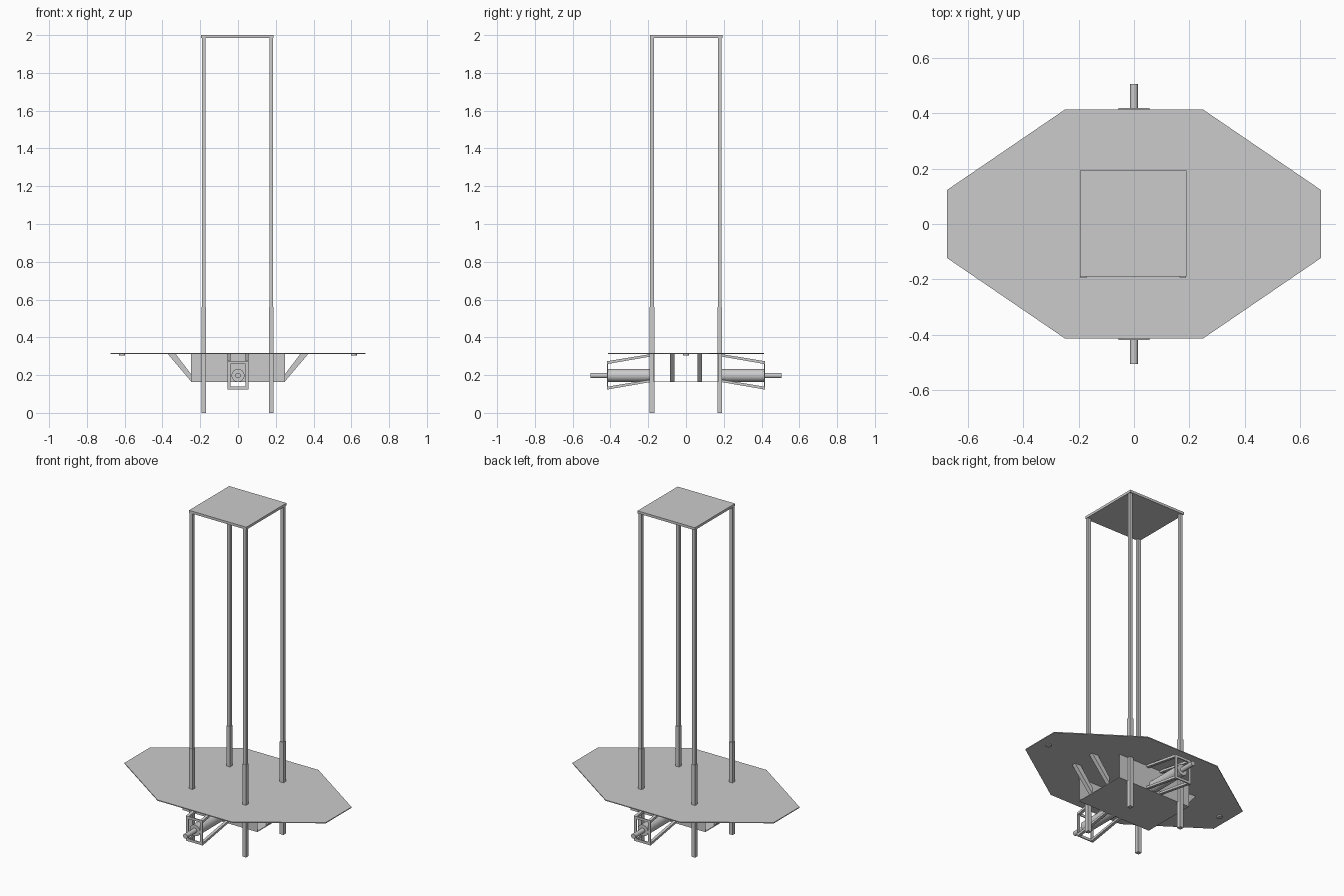
import bpy, bmesh, math
from mathutils import Vector

if "Cube" in bpy.data.objects:
    bpy.data.objects.remove(bpy.data.objects["Cube"])


def box(name, x0, x1, y0, y1, z0, z1):
    return prism(name, [(x0, y0, z0), (x1, y0, z0), (x1, y1, z0), (x0, y1, z0)], (0, 0, z1 - z0))


def prism(name, pts, vec):
    # Extrude a planar outline along a vector
    bm = bmesh.new()
    f = bm.faces.new([bm.verts.new(p) for p in pts])
    ext = bmesh.ops.extrude_face_region(bm, geom=[f])
    moved = [g for g in ext["geom"] if isinstance(g, bmesh.types.BMVert)]
    bmesh.ops.translate(bm, verts=moved, vec=Vector(vec))
    if not any(len(e.link_faces) == 1 for e in bm.edges) and f.is_valid:
        pass
    elif not f.is_valid:
        bmesh.ops.holes_fill(bm, edges=bm.edges[:])
    bmesh.ops.recalc_face_normals(bm, faces=bm.faces[:])
    me = bpy.data.meshes.new(name)
    bm.to_mesh(me)
    bm.free()
    ob = bpy.data.objects.new(name, me)
    bpy.context.collection.objects.link(ob)
    return ob


def cylinder(name, r, depth, loc, rot=(0, 0, 0)):
    bpy.ops.mesh.primitive_cylinder_add(vertices=32, radius=r, depth=depth, location=loc, rotation=rot)
    ob = bpy.context.object
    ob.name = name
    bpy.ops.object.shade_smooth_by_angle()
    return ob


# Main deck: elongated octagon
deck = [(0.25, -0.413), (0.675, -0.123), (0.675, 0.123), (0.25, 0.413),
        (-0.25, 0.413), (-0.675, 0.123), (-0.675, -0.123), (-0.25, -0.413)]
prism("deck", [(x, y, 0.311) for x, y in deck], (0, 0, 0.005))

# Top tray on four telescoping legs
CX, CY = -0.003, 0.002
box("top_tray", CX - 0.192, CX + 0.192, CY - 0.192, CY + 0.192, 1.985, 2.0)
for sx in (-1, 1):
    for sy in (-1, 1):
        x, y = CX + sx * 0.179, CY + sy * 0.179 - 0.003
        box("lower_leg", x - 0.0125, x + 0.0125, y - 0.0125, y + 0.0125, 0, 0.56)
        box("upper_leg", x - 0.0095, x + 0.0095, y - 0.0095, y + 0.0095, 0.5, 1.986)

# Underslung bay: floor and two side panels
box("bay_floor", -0.25, 0.25, -0.172, 0.172, 0.163, 0.167)
for s in (-1, 1):
    y = s * 0.17
    box("bay_side_panel", -0.25, 0.25, y - 0.002, y + 0.002, 0.163, 0.312)

# Diagonal braces from bay floor to deck, and small pads under the deck tips
for s in (-1, 1):
    for y in (-0.073, 0.073):
        pr = [(0.247, 0.165), (0.247, 0.203), (0.33, 0.312), (0.372, 0.312)]
        prism("deck_brace", [(s * x, y - 0.0125, z) for x, z in pr], (0, 0.025, 0))
    cylinder("deck_pad", 0.016, 0.008, (s * 0.613, 0, 0.308))

# Motors, shafts and their tapered cages on both sides
for s in (-1, 1):
    rot = (math.pi / 2, 0, 0)
    cylinder("motor", 0.034, 0.243, (0, s * 0.2915, 0.198), rot)
    cylinder("motor_shaft", 0.014, 0.105, (0, s * 0.4525, 0.198), rot)
    y0, y1 = sorted((s * 0.413, s * 0.419))
    for sx in (-1, 1):
        a, b = sorted((sx * 0.039, sx * 0.056))
        box("cage_upright", a, b, y0, y1, 0.124, 0.274)
        for z in (0.124, 0.259):
            pr = [(0.172, z + 0.042), (0.415, z), (0.415, z + 0.015), (0.172, z + 0.055)]
            prism("cage_rail", [(a, s * y, h) for y, h in pr], (b - a, 0, 0))
    for z in (0.124, 0.259):
        box("cage_crossbar", -0.039, 0.039, y0, y1, z, z + 0.015)
